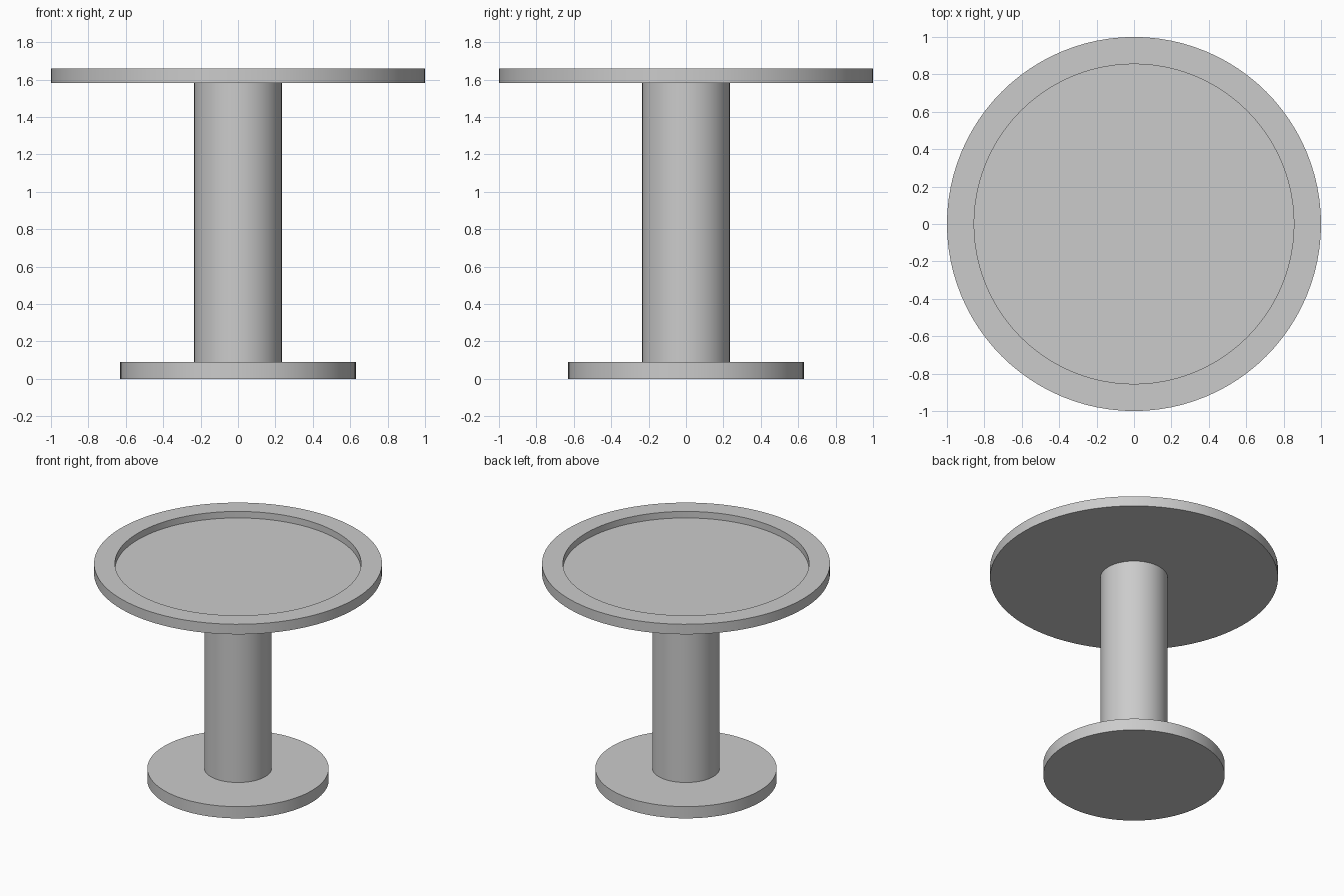
import bpy, bmesh, math

if "Cube" in bpy.data.objects:
    bpy.data.objects.remove(bpy.data.objects["Cube"])

SIDES = 96


def lathe(name, profile):
    """Spin an (r, z) profile around z; r = 0 is not allowed, ends are capped."""
    bm = bmesh.new()
    rings = [[bm.verts.new((r * math.cos(2 * math.pi * i / SIDES),
                            r * math.sin(2 * math.pi * i / SIDES), z))
              for i in range(SIDES)] for r, z in profile]
    for a, b in zip(rings, rings[1:]):
        for i in range(SIDES):
            j = (i + 1) % SIDES
            bm.faces.new((a[i], a[j], b[j], b[i]))
    bm.faces.new(rings[0][::-1])
    bm.faces.new(rings[-1])
    bmesh.ops.recalc_face_normals(bm, faces=bm.faces)
    mesh = bpy.data.meshes.new(name)
    bm.to_mesh(mesh)
    bm.free()
    obj = bpy.data.objects.new(name, mesh)
    bpy.context.collection.objects.link(obj)
    bpy.ops.object.select_all(action='DESELECT')
    obj.select_set(True)
    bpy.context.view_layer.objects.active = obj
    bpy.ops.object.shade_smooth_by_angle(angle=math.radians(30))
    return obj


# round foot plate
lathe("base", [(0.63, 0.0), (0.63, 0.09)])

# central pillar
lathe("column", [(0.234, 0.09), (0.234, 1.583)])

# tray-like top with a raised flat rim
lathe("table_top", [(1.0, 1.583), (1.0, 1.66), (0.855, 1.66), (0.855, 1.61)])
